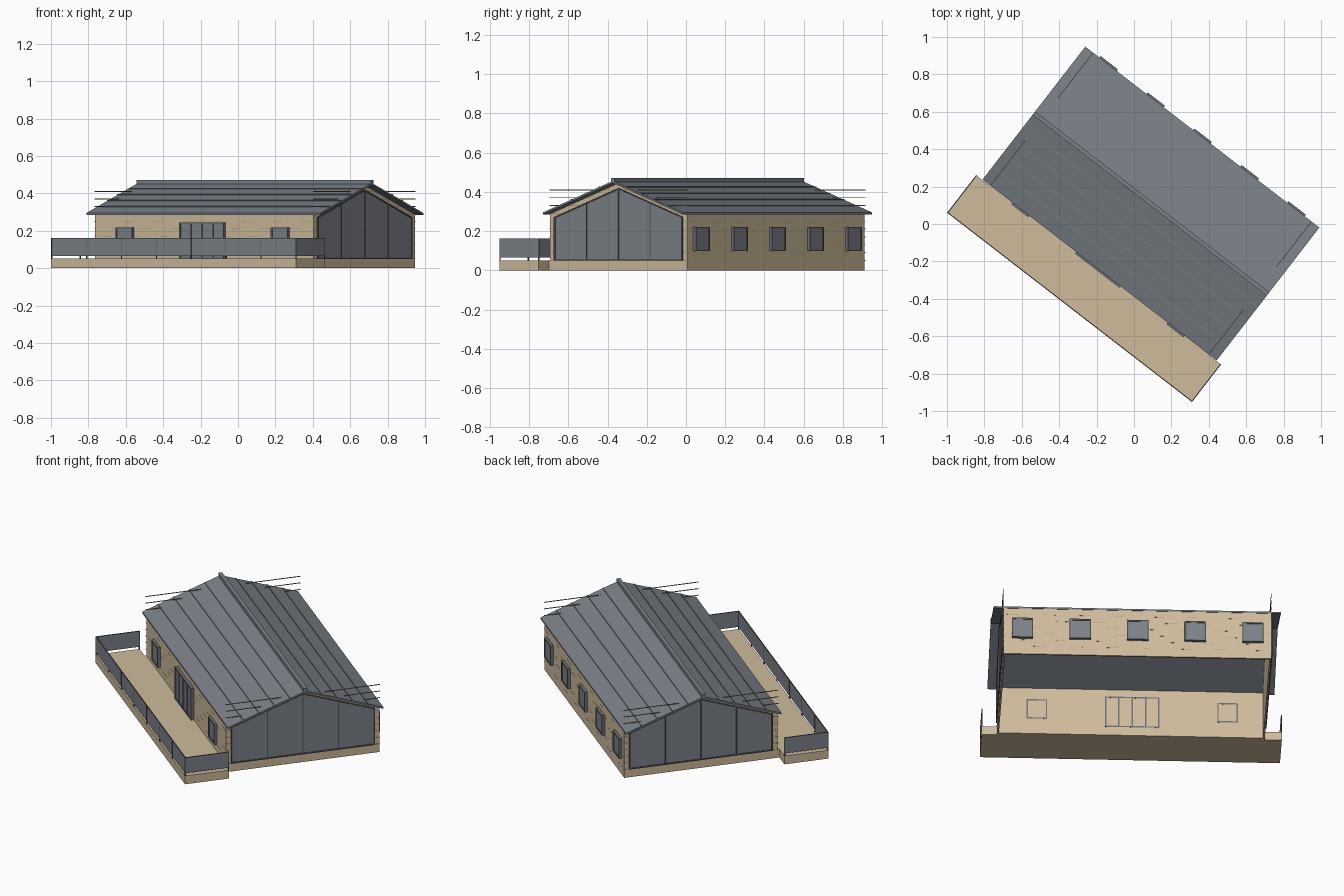
import bpy, bmesh, math

if "Cube" in bpy.data.objects:
    bpy.data.objects.remove(bpy.data.objects["Cube"], do_unlink=True)

TURN = math.radians(-37.7)      # the whole house is turned on its plot
MID = 0.142                     # ridge line, across the house
SHIFT = 0.005                   # house centre, along the ridge
HALF_W, HALF_L = 0.4425, 0.738  # walls
EAVE_W, EAVE_L = 0.449, 0.791   # roof
RIDGE, PITCH = 0.455, 0.356
WALL = 0.01


def material(name, r, g, b):
    m = bpy.data.materials.new(name)
    m.use_nodes = True
    m.diffuse_color = (r, g, b, 1)
    m.node_tree.nodes["Principled BSDF"].inputs["Base Color"].default_value = (r, g, b, 1)
    return m


TIMBER = material("pale timber", 0.62, 0.5, 0.325)
GROOVE = material("brown timber", 0.42, 0.32, 0.18)
ROOF = material("roof grey", 0.197, 0.222, 0.25)
GLASS = material("glass grey", 0.202, 0.222, 0.25)
FRAME = material("window frame grey", 0.15, 0.168, 0.19)
METAL = material("dark metal", 0.085, 0.094, 0.105)


def finish(name, bm, mat):
    bmesh.ops.recalc_face_normals(bm, faces=bm.faces)
    mesh = bpy.data.meshes.new(name)
    bm.to_mesh(mesh)
    bm.free()
    mesh.materials.append(mat)
    ob = bpy.data.objects.new(name, mesh)
    ob.rotation_euler.z = TURN
    bpy.context.collection.objects.link(ob)
    return ob


def boxes(name, mat, spans):
    """One object made of boxes, each given as (x0, x1, y0, y1, z0, z1)."""
    bm = bmesh.new()
    for x0, x1, y0, y1, z0, z1 in spans:
        for v in bmesh.ops.create_cube(bm, size=1)["verts"]:
            v.co = (x0 if v.co.x < 0 else x1, y0 if v.co.y < 0 else y1,
                    z0 if v.co.z < 0 else z1)
    return finish(name, bm, mat)


def prism(name, mat, profile, x0, x1):
    """Extrude a (y, z) profile along the house."""
    bm = bmesh.new()
    face = bm.faces.new([bm.verts.new((x0, y, z)) for y, z in profile])
    new = bmesh.ops.extrude_face_region(bm, geom=[face])["geom"]
    verts = [g for g in new if isinstance(g, bmesh.types.BMVert)]
    bmesh.ops.translate(bm, verts=verts, vec=(x1 - x0, 0, 0))
    return finish(name, bm, mat)


def roof_z(y):
    return RIDGE - PITCH * abs(y - MID)


def gable(half, bottom, drop):
    """Gable outline, running from one foot over the peak to the other."""
    side = roof_z(MID + half) - drop
    return [(MID - half, bottom), (MID - half, side), (MID, RIDGE - drop),
            (MID + half, side), (MID + half, bottom)]


# Walls, open below
FRONT, BACK = MID - HALF_W, MID + HALF_W
LEFT_END, RIGHT_END = SHIFT - HALF_L, SHIFT + HALF_L
wall_top = roof_z(BACK) - WALL
boxes("front_wall", TIMBER, [(LEFT_END, RIGHT_END, FRONT, FRONT + WALL, 0, wall_top)])
boxes("back_wall", TIMBER, [(LEFT_END, RIGHT_END, BACK - WALL, BACK, 0, wall_top)])

# Short staggered grooves on the long walls
levels = [0.05 + 0.04 * i for i in range(10)]
boxes("long_wall_grooves", GROOVE,
      [(x, x + 0.07, y - 0.0006, y + 0.0006, z - 0.001, z + 0.001)
       for y in (FRONT, BACK) for row, z in enumerate(levels[:6])
       for x in [LEFT_END + 0.04 + 0.075 * (row % 3) + 0.2 * i for i in range(7)]])

# Gable ends with large glazing
for side, label, out in ((-1, "left", LEFT_END), (1, "right", RIGHT_END)):
    prism(label + "_gable_wall", TIMBER, gable(HALF_W, 0, WALL), out - side * WALL, out)
    boxes(label + "_gable_battens", GROOVE,
          [(out - 0.0015, out + 0.0015, FRONT - 0.003, BACK + 0.003, z - 0.002, z + 0.002)
           for z in levels])
    prism(label + "_gable_glass", GLASS, gable(0.41, 0.055, 0.04), out, out + side * 0.004)
    outer, inner = gable(0.414, 0.05, 0.036), gable(0.407, 0.057, 0.043)
    for i in range(5):
        j = (i + 1) % 5
        prism(label + "_gable_frame", METAL, [outer[i], outer[j], inner[j], inner[i]],
              out, out + side * 0.008)
    bars = []
    for y in (MID - 0.205, MID, MID + 0.205):
        ends = sorted((out, out + side * 0.007))
        bars.append((*ends, y - 0.003, y + 0.003, 0.055, roof_z(y) - 0.042))
    boxes(label + "_gable_mullions", METAL, bars)

# Roof sheet, seams and ridge cap
ROOF_A, ROOF_B = SHIFT - EAVE_L, SHIFT + EAVE_L
eave = roof_z(MID + EAVE_W)
prism("roof", ROOF, [(MID - EAVE_W, eave - WALL), (MID - EAVE_W, eave), (MID, RIDGE),
                     (MID + EAVE_W, eave), (MID + EAVE_W, eave - WALL),
                     (MID, RIDGE - WALL)], ROOF_A, ROOF_B)
seams = []
for side in (-1, 1):
    for k in range(1, 5):
        y = MID + side * EAVE_W * k / 5
        seams.append((ROOF_A, ROOF_B, y - 0.0015, y + 0.0015,
                      roof_z(y) - 0.004, roof_z(y) + 0.004))
boxes("roof_seams", ROOF, seams)
boxes("ridge_cap", ROOF, [(ROOF_A, ROOF_B, MID - 0.011, MID + 0.011,
                           RIDGE - 0.006, RIDGE + 0.016)])


def window(name, x, width, z0, z1, wall, out, panes=1):
    """Framed window on a long wall; out is the outward y direction."""
    x0, x1, t = x - width / 2, x + width / 2, 0.008
    pane = sorted((wall, wall + out * 0.013))
    deep = sorted((wall - out * 0.0103, wall + out * 0.017))
    boxes(name + "_glass", GLASS, [(x0 + t, x1 - t, *pane, z0 + t, z1 - t)])
    rim = [(x0, x0 + t, *deep, z0, z1), (x1 - t, x1, *deep, z0, z1),
           (x0, x1, *deep, z0, z0 + t), (x0, x1, *deep, z1 - t, z1)]
    for i in range(1, panes):
        c = x0 + width * i / panes
        rim.append((c - t / 2, c + t / 2, *deep, z0, z1))
    boxes(name + "_frame", FRAME, rim)


# Windows and terrace doors
for i in range(5):
    window("back_window", (i - 2) * 0.3175 + 0.003, 0.117, 0.098, 0.22, BACK, 1)
for x in (-0.527, 0.523):
    window("front_window", x, 0.113, 0.095, 0.218, FRONT, -1)
window("terrace_door", -0.002, 0.3, 0.052, 0.245, FRONT, -1, 4)

# Terrace with a glass balustrade on three sides
END, EDGE, INNER = 0.827, -0.563, -0.31
boxes("terrace", TIMBER, [(-END, END, EDGE, INNER, 0, 0.051),
                          (LEFT_END, RIGHT_END, INNER, FRONT, 0, 0.051)])
panels = [(-END, END, EDGE, EDGE + 0.004, 0.066, 0.159)]
rails = [(-END, END, EDGE - 0.0005, EDGE + 0.0045, 0.159, 0.162)]
posts = [(-END + 0.002 + 2 * (END - 0.002) * i / 7, EDGE + 0.002) for i in range(8)]
for side in (-1, 1):
    a, b = sorted((side * END, side * (END - 0.004)))
    panels.append((a, b, EDGE, INNER, 0.066, 0.159))
    rails.append((a - 0.0005, b + 0.0005, EDGE, INNER, 0.159, 0.162))
    posts.append((side * (END - 0.002), INNER - 0.002))
boxes("balustrade_glass", GLASS, panels)
boxes("balustrade_rails", METAL, rails)
boxes("balustrade_posts", METAL, [(x - 0.002, x + 0.002, y - 0.003, y + 0.003, 0.05, 0.16)
                                  for x, y in posts])
